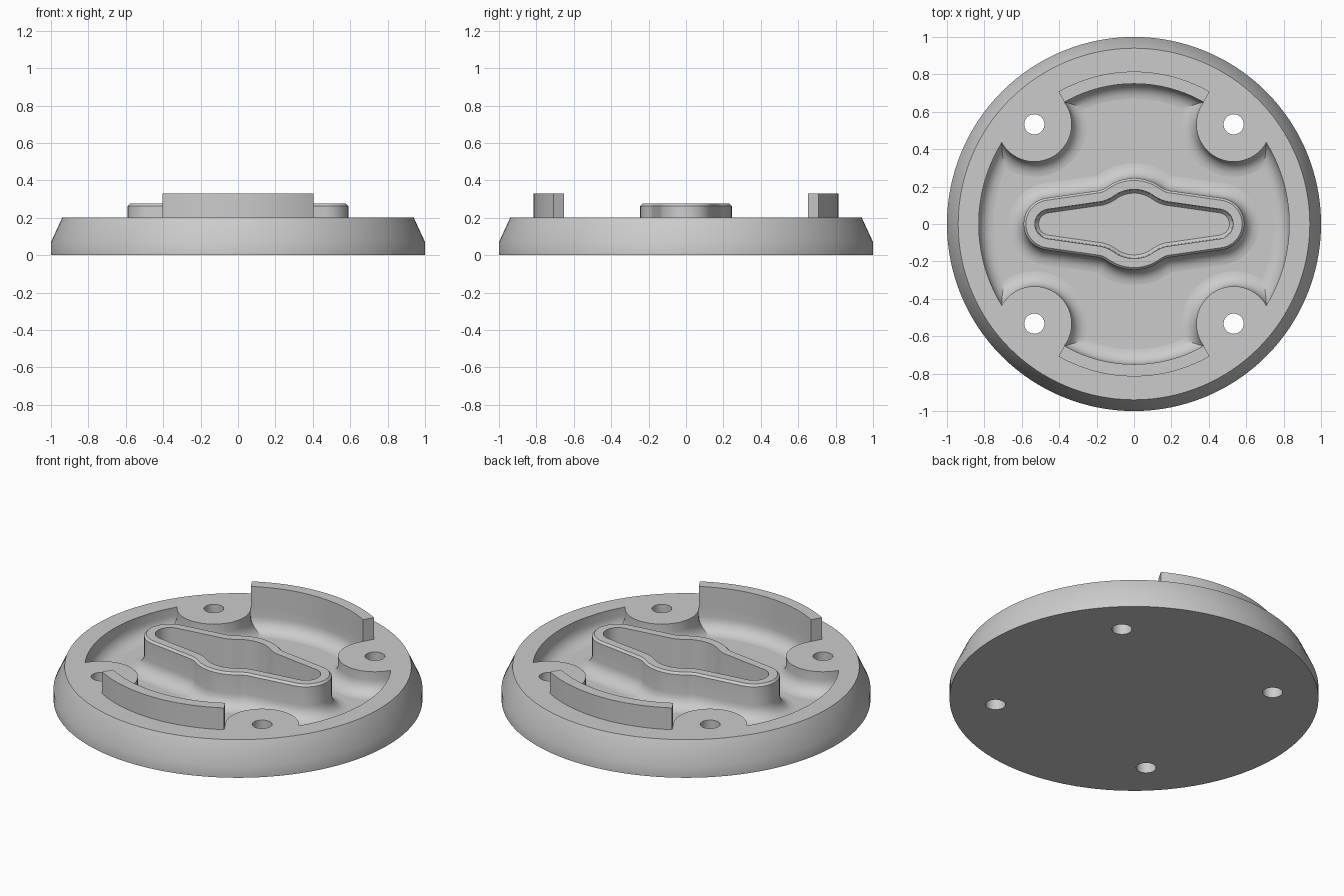
import bpy, bmesh
from math import sin, cos, acos, atan2, radians, hypot, pi

cube = bpy.data.objects.get("Cube")
if cube:
    bpy.data.objects.remove(cube)

TOP, FLOOR, FILLET = 0.2, 0.07, 0.08      # deck height, pocket floor, floor fillet
LUG, LUG_R, HOLE_R = 0.533, 0.2, 0.054    # screw lug position and radii

grey = bpy.data.materials.new("plain grey")
grey.use_nodes = True
colour = (0.6, 0.6, 0.6, 1)
grey.diffuse_color = colour
grey.node_tree.nodes["Principled BSDF"].inputs["Base Color"].default_value = colour


def arc(cx, cy, r, a, b, n):
    return [(cx + r * cos(a + (b - a) * i / n), cy + r * sin(a + (b - a) * i / n))
            for i in range(n + 1)]


def circle(cx, cy, r, n):
    return arc(cx, cy, r, 0, 2 * pi, n)[:-1]


def join(*arcs):
    return arcs[0] + [p for a in arcs[1:] for p in a[1:]]


def mirror_quarter(q):
    half = q + [(-x, y) for x, y in reversed(q[1:-1])]
    return half + [(-q[0][0], 0)] + [(-x, -y) for x, y in half[1:]]


def pocket_outline(d):
    """Recess outline, moved inwards by d, cut by the round screw lugs."""
    dist, r = hypot(LUG, LUG), LUG_R + d
    side, end = 0.83 - d, 0.75 - d

    def crossing(big):
        return acos((big * big + dist * dist - r * r) / (2 * big * dist))
    a, b = pi / 4 - crossing(side), pi / 4 + crossing(end)
    start = atan2(side * sin(a) - LUG, side * cos(a) - LUG)
    stop = atan2(end * sin(b) - LUG, end * cos(b) - LUG) - 2 * pi
    return mirror_quarter(join(arc(0, 0, side, 0, a, 14),
                               arc(LUG, LUG, r, start, stop, 28),
                               arc(0, 0, end, b, pi / 2, 14)))


def boss_outline(d):
    """Tapered bar with a round middle, moved outwards by d."""
    tip, tip_r, mid_r, blend = 0.45, 0.14, 0.245, 0.12
    n = radians(82)
    line = tip * cos(n) + tip_r
    reach = mid_r + blend
    g = n - acos((line + blend) / reach)
    return mirror_quarter(join(arc(tip, 0, tip_r + d, 0, n, 14),
                               arc(reach * cos(g), reach * sin(g), blend - d, n + pi, g + pi, 6),
                               arc(0, 0, mid_r + d, g, pi / 2, 8)))


def ring(bm, pts, z):
    return [bm.verts.new((x, y, z)) for x, y in pts]


def loft(bm, rings):
    for low, high in zip(rings, rings[1:]):
        for i in range(len(low)):
            j = (i + 1) % len(low)
            bm.faces.new((low[i], low[j], high[j], high[i]))


def fill(bm, *loops):
    edges = [bm.edges.get((l[i], l[i - 1])) for l in loops for i in range(len(l))]
    bmesh.ops.triangle_fill(bm, edges=edges, use_beauty=True, normal=(0, 0, 1))


def finish(bm, name):
    bmesh.ops.recalc_face_normals(bm, faces=bm.faces)
    mesh = bpy.data.meshes.new(name)
    bm.to_mesh(mesh)
    bm.free()
    mesh.materials.append(grey)
    obj = bpy.data.objects.new(name, mesh)
    bpy.context.collection.objects.link(obj)
    bpy.ops.object.select_all(action='DESELECT')
    obj.select_set(True)
    bpy.context.view_layer.objects.active = obj
    bpy.ops.object.shade_smooth_by_angle(angle=radians(30))
    for p in mesh.polygons:
        if abs(p.normal.z) > 0.999:
            p.use_smooth = False
    return obj


# Base plate: outer rim, recess, raised hollow boss and screw holes in one solid
bm = bmesh.new()
rim = [ring(bm, circle(0, 0, r, 128), z) for r, z in ((1, 0), (1, 0.07), (0.94, TOP))]
loft(bm, rim)

curve = [(FILLET * (1 - cos(i * pi / 12)), FLOOR + FILLET * (1 - sin(i * pi / 12)))
         for i in range(7)]
pocket = [ring(bm, pocket_outline(d), z) for d, z in [(0, TOP)] + curve]
loft(bm, pocket)

boss_profile = curve[::-1] + [(0, 0.263), (-0.012, 0.275), (-0.06, 0.275),
                              (-0.063, FLOOR + 0.02), (-0.08, FLOOR)]
boss = [ring(bm, boss_outline(d), z) for d, z in boss_profile]
loft(bm, boss)

holes = []
for sx in (-1, 1):
    for sy in (-1, 1):
        pts = circle(sx * LUG, sy * LUG, HOLE_R, 32)
        holes.append([ring(bm, pts, z) for z in (0, TOP)])
        loft(bm, holes[-1])

fill(bm, rim[0], *[h[0] for h in holes])
fill(bm, rim[-1], pocket[0], *[h[1] for h in holes])
fill(bm, pocket[-1], boss[0])
fill(bm, boss[-1])
finish(bm, "base_plate")

# Curved locating walls at the front and back
for name, turn in (("back_wall", 0), ("front_wall", pi)):
    a, b = radians(60.3) + turn, radians(119.7) + turn
    bm = bmesh.new()
    outline = arc(0, 0, 0.75, a, b, 28) + arc(0, 0, 0.815, b, a, 28)
    low, high = ring(bm, outline, TOP), ring(bm, outline, 0.33)
    loft(bm, [low, high])
    fill(bm, low)
    fill(bm, high)
    finish(bm, name)
